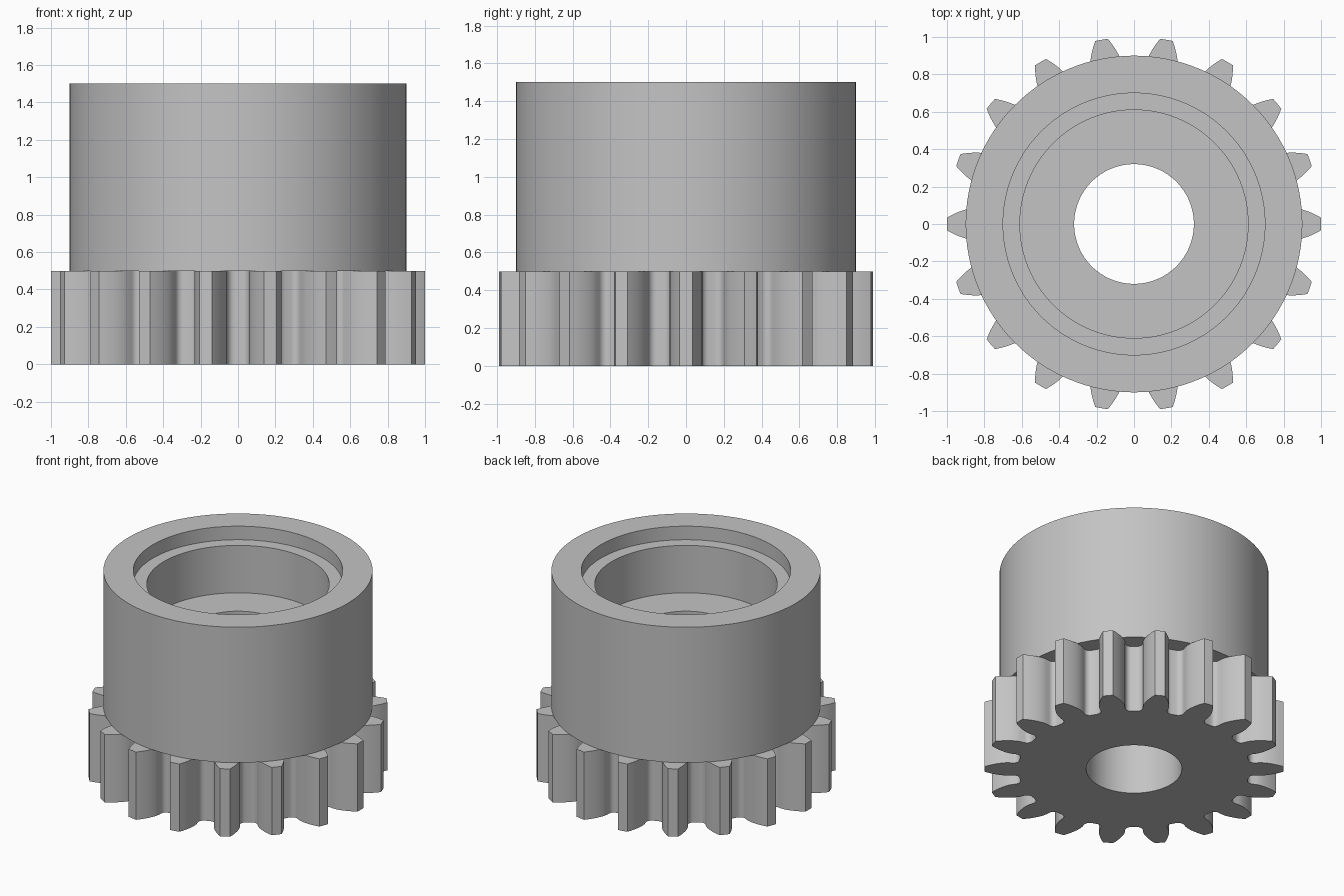
import bpy, bmesh, math

cube = bpy.data.objects.get("Cube")
if cube:
    bpy.data.objects.remove(cube, do_unlink=True)

TEETH = 18
PITCH_R, TIP_R, ROOT_R, BORE_R = 0.9, 1.0, 0.775, 0.32
GEAR_H, TOP_Z = 0.5, 1.5
PRESSURE = math.radians(20)

grey = bpy.data.materials.new("plain_grey")
grey.use_nodes = True
colour = (0.55, 0.55, 0.55, 1)
grey.diffuse_color = colour
grey.node_tree.nodes["Principled BSDF"].inputs["Base Color"].default_value = colour


def ring(bm, outline, z):
    return [bm.verts.new((r * math.cos(a), r * math.sin(a), z)) for r, a in outline]


def bridge(bm, rings):
    """Join a closed cycle of vertex rings with quads."""
    for lower, upper in zip(rings, rings[1:] + rings[:1]):
        n = len(lower)
        for i in range(n):
            j = (i + 1) % n
            bm.faces.new((lower[i], lower[j], upper[j], upper[i]))


def finish(bm, name):
    bmesh.ops.recalc_face_normals(bm, faces=bm.faces)
    mesh = bpy.data.meshes.new(name)
    bm.to_mesh(mesh)
    bm.free()
    mesh.materials.append(grey)
    obj = bpy.data.objects.new(name, mesh)
    bpy.context.collection.objects.link(obj)
    bpy.ops.object.select_all(action="DESELECT")
    obj.select_set(True)
    bpy.context.view_layer.objects.active = obj
    bpy.ops.object.shade_smooth_by_angle(angle=math.radians(30))
    return obj


def inv(angle):
    return math.tan(angle) - angle


def half_tooth():
    """(radius, angle) points from the tip corner down to the root."""
    base_r = PITCH_R * math.cos(PRESSURE)
    points = []
    steps = 7
    for i in range(steps + 1):
        r = TIP_R + (base_r - TIP_R) * i / steps
        half = math.pi / (2 * TEETH) + inv(PRESSURE) - inv(math.acos(min(1, base_r / r)))
        points.append((r, half))
    # rounded fillet into the root
    fillet = 0.038
    start = points[-1][1]
    for i in range(7):
        t = math.pi / 2 * i / 6
        points.append((ROOT_R + fillet * (1 - math.sin(t)),
                       start + fillet / ROOT_R * (1 - math.cos(t))))
    return points


# Toothed gear with a bore
half = half_tooth()
outline = []
for k in range(TEETH):
    centre = 2 * math.pi * k / TEETH
    outline += [(r, centre - a) for r, a in reversed(half)]
    outline.append((TIP_R, centre))
    outline += [(r, centre + a) for r, a in half]
bore = [(BORE_R, a) for r, a in outline]
bm = bmesh.new()
bridge(bm, [ring(bm, bore, 0), ring(bm, outline, 0),
            ring(bm, outline, GEAR_H), ring(bm, bore, GEAR_H)])
finish(bm, "gear")

# Round hub with a stepped recess
profile = [(BORE_R, GEAR_H), (PITCH_R, GEAR_H), (PITCH_R, TOP_Z), (0.7, TOP_Z),
           (0.7, 1.4), (0.61, 1.4), (0.61, 1.05), (BORE_R, 1.05)]
SEGMENTS = 128
bm = bmesh.new()
bridge(bm, [ring(bm, [(r, 2 * math.pi * i / SEGMENTS) for i in range(SEGMENTS)], z)
            for r, z in profile])
finish(bm, "hub")
